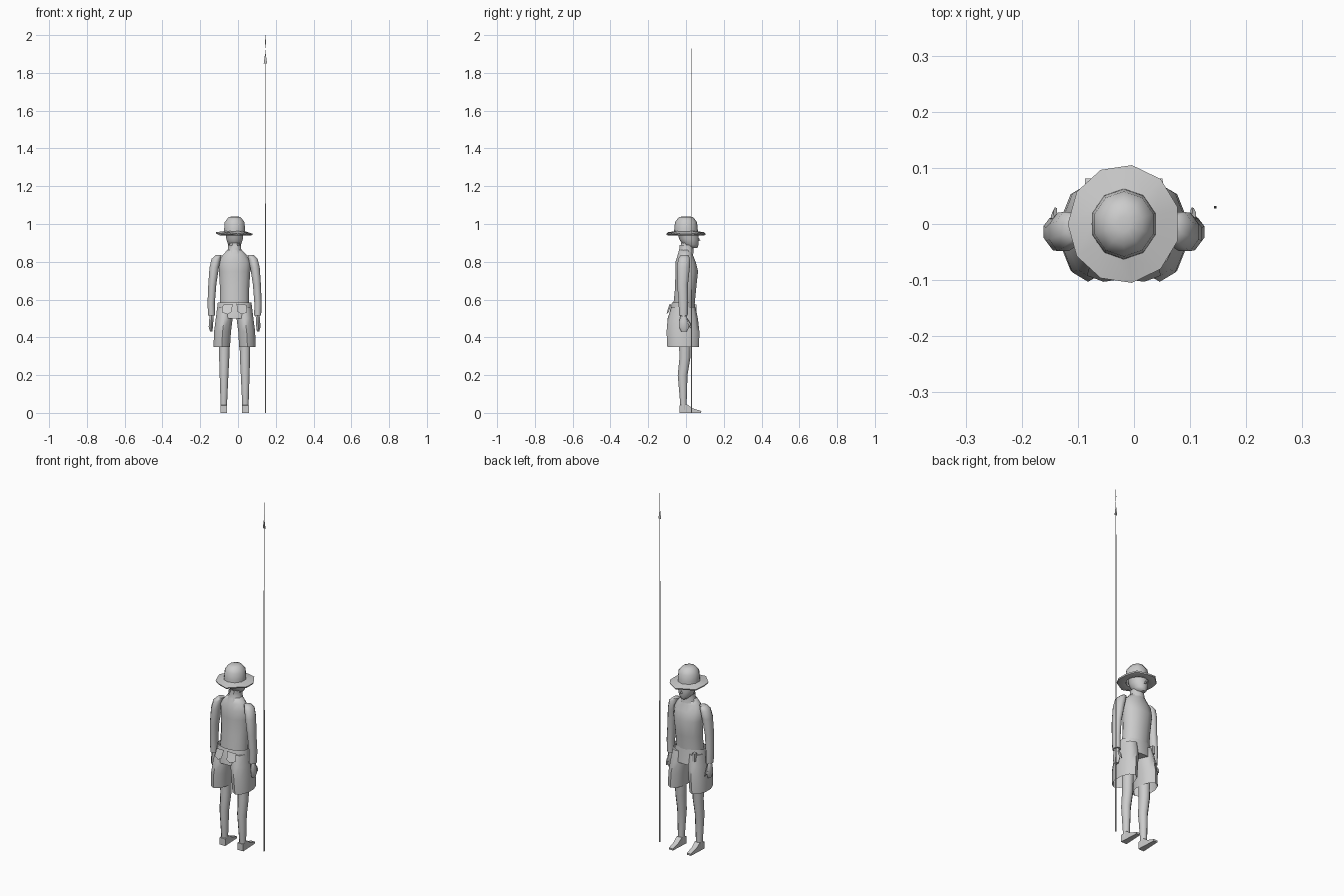
import bpy, bmesh, math
from mathutils import Vector

CX = -0.018  # centre line of the figure


def finish(name, bm, angle=45):
    bmesh.ops.recalc_face_normals(bm, faces=bm.faces)
    me = bpy.data.meshes.new(name)
    bm.to_mesh(me)
    bm.free()
    ob = bpy.data.objects.new(name, me)
    bpy.context.collection.objects.link(ob)
    bpy.ops.object.select_all(action='DESELECT')
    ob.select_set(True)
    bpy.context.view_layer.objects.active = ob
    bpy.ops.object.shade_smooth_by_angle(angle=math.radians(angle))
    return ob


def loft(name, rings, n=8, caps=(True, True), wave=0.0, angle=45):
    """Skin elliptical rings given as (x, y, z, rx, ry)."""
    bm = bmesh.new()
    loops = []
    for k, (x, y, z, rx, ry) in enumerate(rings):
        loop = []
        for i in range(n):
            a = math.tau * (i + 0.5) / n
            dz = wave * (1 if i % 2 else -1) if rx > 0.09 else 0
            loop.append(bm.verts.new((x + rx * math.cos(a), y + ry * math.sin(a), z + dz)))
        loops.append(loop)
    for a, b in zip(loops, loops[1:]):
        for i in range(n):
            j = (i + 1) % n
            bm.faces.new((a[i], a[j], b[j], b[i]))
    if caps[0]:
        bm.faces.new(loops[0][::-1])
    if caps[1]:
        bm.faces.new(loops[-1])
    return finish(name, bm, angle)


def sheet(name, points):
    bm = bmesh.new()
    bm.faces.new([bm.verts.new(p) for p in points])
    return finish(name, bm)


def prism(name, outline, x, half_w0, half_w1):
    """Side outline of (y, z), spread across x; width runs from back to tip."""
    bm = bmesh.new()
    y0, y1 = min(p[0] for p in outline), max(p[0] for p in outline)
    sides = []
    for s in (-1, 1):
        row = []
        for y, z in outline:
            t = (y - y0) / (y1 - y0)
            row.append(bm.verts.new((x + s * (half_w0 + t * (half_w1 - half_w0)), y, z)))
        sides.append(row)
    n = len(outline)
    for i in range(n):
        j = (i + 1) % n
        bm.faces.new((sides[0][i], sides[0][j], sides[1][j], sides[1][i]))
    bm.faces.new(sides[0])
    bm.faces.new(sides[1])
    return finish(name, bm)


# hat crown and wavy brim
loft("hat_crown", [(CX, 0, .945, .06, .064), (CX, 0, .975, .058, .062), (CX, 0, 1.01, .055, .058),
                   (CX, 0, 1.036, .034, .038), (CX, 0, 1.041, .012, .014)], 10, (False, True), angle=60)
loft("hat_brim", [(CX, 0, .962, .057, .06), (CX, 0, .952, .1, .106), (CX, 0, .945, .098, .103),
                  (CX, 0, .938, .075, .08), (CX, 0, .945, .055, .058)], 11, (False, False), wave=.004)

# head, nose, neck, collar
loft("head", [(CX, .035, .872, .018, .025), (CX, .024, .89, .036, .042), (CX, .016, .92, .046, .052),
              (CX, .01, .955, .05, .055)], 10, angle=60)
bm = bmesh.new()
nv = [bm.verts.new((CX + x, y, z)) for x, y, z in
      [(0, .06, .936), (-.009, .06, .908), (.009, .06, .908), (0, .078, .912)]]
for f in ((0, 1, 3), (0, 3, 2), (1, 2, 3), (0, 2, 1)):
    bm.faces.new([nv[i] for i in f])
finish("nose", bm)
loft("neck", [(CX, 0, .83, .034, .034), (CX, .004, .9, .03, .032)], 8)
loft("collar", [(CX, 0, .845, .048, .044), (CX, .002, .87, .037, .04), (CX, .002, .89, .037, .038)],
     8, (False, False))

# coat body
loft("torso", [(CX, -.012, .53, .078, .058), (CX, -.01, .58, .08, .058), (CX, -.002, .66, .08, .058),
               (CX, .004, .75, .086, .062), (CX, -.002, .8, .087, .055), (CX, -.004, .835, .066, .042),
               (CX, -.002, .862, .04, .036)], 12, angle=60)

# breeches: hip yoke plus two open wide legs
loft("hips", [(CX, -.018, .5, .098, .075), (CX, -.018, .54, .098, .07), (CX, -.014, .585, .092, .062)],
     12, (True, False), angle=60)

for side, s in (("left", -1), ("right", 1)):
    loft(side + "_breeches_leg",
         [(CX + s * .068, -.015, .35, .046, .084), (CX + s * .064, -.016, .43, .047, .087),
          (CX + s * .055, -.017, .5, .047, .08), (CX + s * .05, -.014, .56, .044, .064)],
         10, (False, True), angle=60)
    # lower leg and pointed shoe
    loft(side + "_leg",
         [(CX + s * .057, -.013, .015, .018, .018), (CX + s * .057, -.014, .06, .019, .019),
          (CX + s * .056, -.018, .2, .025, .028), (CX + s * .055, -.006, .29, .029, .031),
          (CX + s * .054, -.006, .45, .032, .036)], 8, angle=60)
    prism(side + "_shoe", [(-.034, 0), (.08, 0), (.081, .01), (.035, .024), (.005, .046), (-.034, .04)],
          CX + s * .057, .018, .012)
    # sleeve, hand, thumb
    loft(side + "_sleeve",
         [(CX + s * .122, -.014, .515, .02, .025), (CX + s * .124, -.014, .58, .021, .027),
          (CX + s * .118, -.018, .68, .023, .031), (CX + s * .108, -.014, .77, .027, .037),
          (CX + s * .098, -.01, .815, .026, .034), (CX + s * .085, -.008, .835, .018, .022)],
         8, angle=60)
    loft(side + "_hand",
         [(CX + s * .124, -.01, .43, .007, .014), (CX + s * .126, -.01, .455, .013, .027),
          (CX + s * .124, -.012, .485, .013, .024), (CX + s * .122, -.013, .52, .012, .014)], 6)
    loft(side + "_thumb",
         [(CX + s * .122, .026, .45, .003, .004), (CX + s * .124, .015, .475, .006, .009),
          (CX + s * .122, -.002, .5, .006, .009)], 5)
    # rear pocket flap and hip tab
    c = CX + s * .036
    sheet(side + "_pocket_flap", [(c - s * .026, -.087, .578), (c + s * .026, -.078, .572),
                                  (c + s * .03, -.092, .532), (c, -.103, .522),
                                  (c - s * .02, -.1, .535)])

# front pouch on the left hip
loft("hip_pouch", [(-.085, .045, .53, .012, .014), (-.085, .045, .575, .012, .014)], 4)

# long tapering pole
loft("pole", [(.145, .03, 0, .0035, .0035), (.145, .03, .86, .003, .003), (.145, .03, 1.7, .002, .002),
              (.145, .03, 1.93, .001, .001)], 4)
# flat collar below the tip, and the blade
sheet("pole_tip_collar", [(.136, .03, 1.85), (.154, .03, 1.85), (.147, .03, 1.9), (.143, .03, 1.9)])
sheet("pole_blade", [(.145, .03, 1.92), (.1475, .03, 1.96), (.146, .03, 2.0), (.144, .03, 2.0),
                     (.1425, .03, 1.96)])
